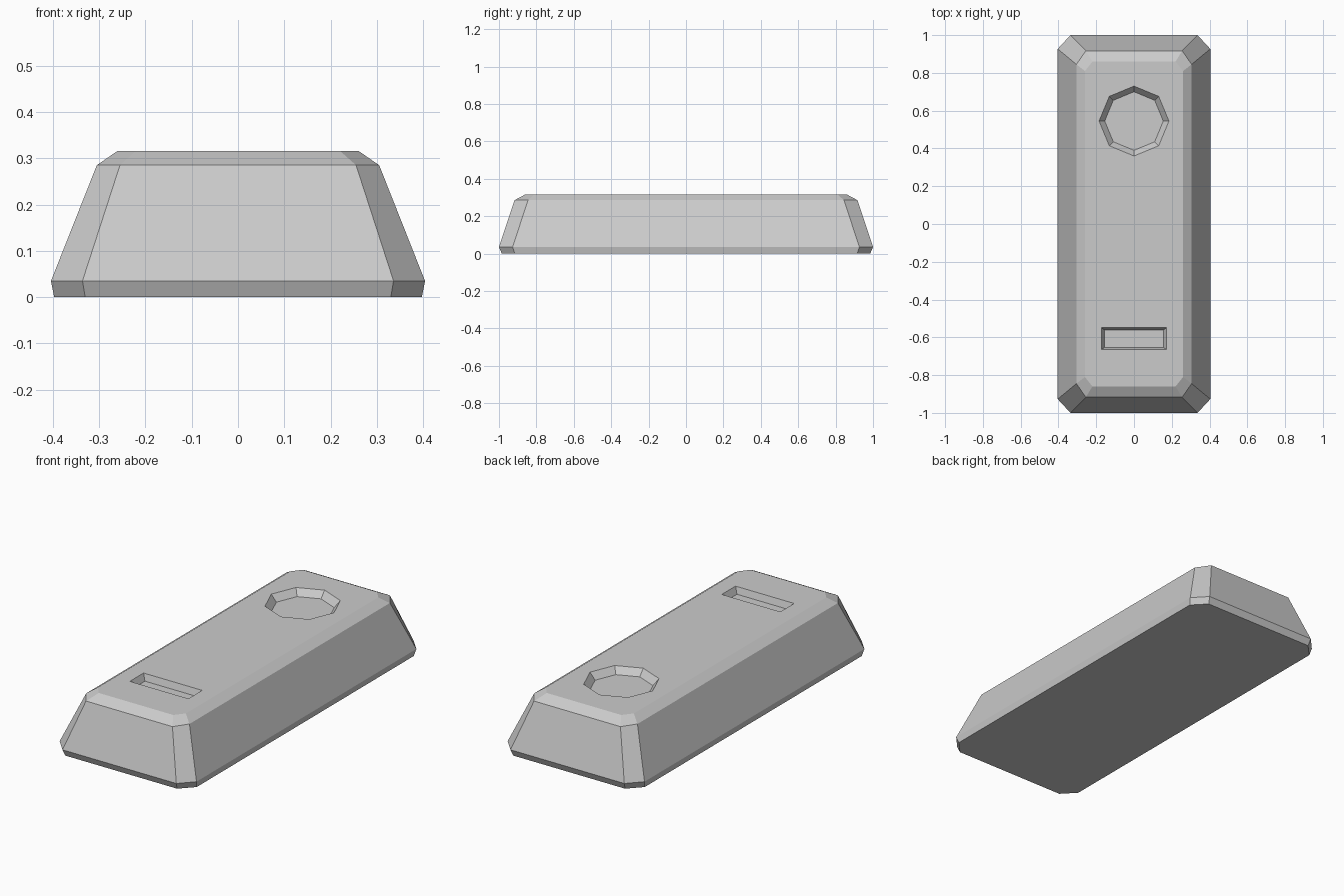
import bpy
import bmesh
from math import cos, sin, pi

default = bpy.data.objects.get("Cube")
if default:
    bpy.data.objects.remove(default, do_unlink=True)

grey = bpy.data.materials.new("warm_free_grey")
grey.name = "plain_grey"
grey.use_nodes = True
colour = (0.6, 0.6, 0.6, 1)
grey.diffuse_color = colour
grey.node_tree.nodes["Principled BSDF"].inputs["Base Color"].default_value = colour

TOP = 0.316      # height of the top face
DEPTH = 0.035    # depth of both recesses


def loft(name, rings):
    """Closed solid through a stack of rings with equal point counts."""
    bm = bmesh.new()
    loops = [[bm.verts.new(p) for p in ring] for ring in rings]
    for low, high in zip(loops, loops[1:]):
        for i in range(len(low)):
            j = (i + 1) % len(low)
            bm.faces.new((low[i], low[j], high[j], high[i]))
    bm.faces.new(loops[0][::-1])
    bm.faces.new(loops[-1])
    bmesh.ops.recalc_face_normals(bm, faces=bm.faces)
    mesh = bpy.data.meshes.new(name)
    bm.to_mesh(mesh)
    bm.free()
    mesh.materials.append(grey)
    obj = bpy.data.objects.new(name, mesh)
    bpy.context.collection.objects.link(obj)
    return obj


def chamfered(x, y, cx, cy, z):
    """Rectangle with cut corners; cx and cy are where the cuts begin."""
    return [(x, -cy, z), (x, cy, z), (cx, y, z), (-cx, y, z),
            (-x, cy, z), (-x, -cy, z), (-cx, -y, z), (cx, -y, z)]


def octagon(r, z):
    return [(r * cos(i * pi / 4), 0.545 + r * sin(i * pi / 4), z) for i in range(8)]


def slot(x, y, z):
    return [(sx * x, -0.607 + sy * y, z)
            for sx, sy in ((-1, -1), (1, -1), (1, 1), (-1, 1))]


# Body: undercut foot, sloping sides and bevelled top edge
body = loft("body", [
    chamfered(0.397, 0.985, 0.33, 0.915, 0),
    chamfered(0.404, 1.0, 0.336, 0.927, 0.035),
    chamfered(0.305, 0.917, 0.255, 0.845, 0.285),
    chamfered(0.26, 0.86, 0.22, 0.81, TOP),
])

# Tapered cutters, running as far above the top as below it
cutters = [
    loft("round_recess_cutter", [octagon(0.155, TOP - DEPTH), octagon(0.215, TOP + DEPTH)]),
    loft("slot_recess_cutter", [slot(0.157, 0.047, TOP - DEPTH), slot(0.189, 0.069, TOP + DEPTH)]),
]
for cutter in cutters:
    cutter.hide_render = True
    mod = body.modifiers.new(cutter.name, "BOOLEAN")
    mod.operation = "DIFFERENCE"
    mod.solver = "EXACT"
    mod.object = cutter

# Bake the recesses into the body and discard the cutters
bpy.context.view_layer.update()
graph = bpy.context.evaluated_depsgraph_get()
carved = bpy.data.meshes.new_from_object(body.evaluated_get(graph))
body.modifiers.clear()
body.data = carved
carved.materials.clear()
carved.materials.append(grey)
for poly in carved.polygons:
    poly.material_index = 0
    poly.use_smooth = False
for cutter in cutters:
    bpy.data.objects.remove(cutter, do_unlink=True)
